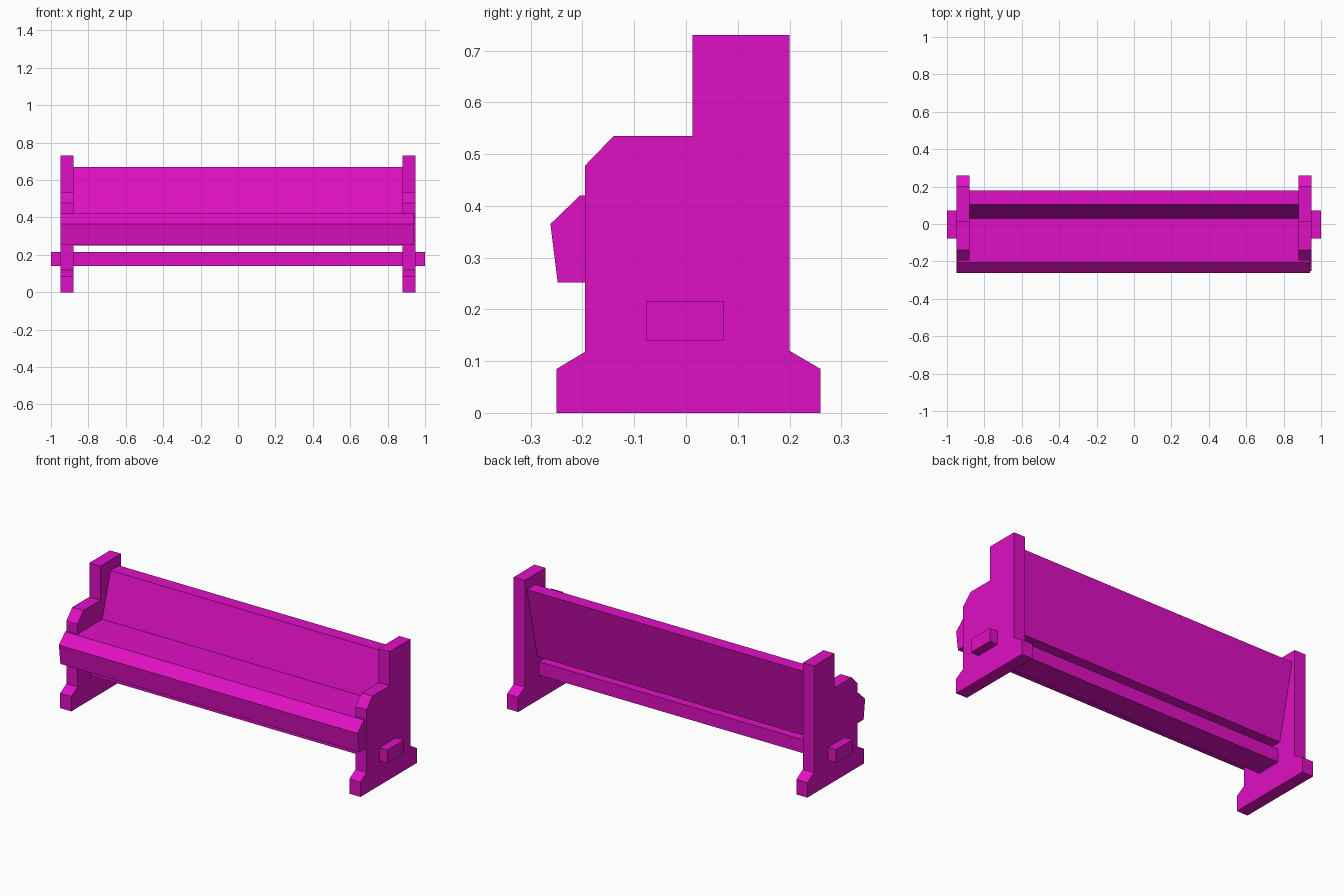
import bpy
import bmesh

cube = bpy.data.objects.get("Cube")
if cube:
    bpy.data.objects.remove(cube, do_unlink=True)

# Single painted finish
COLOUR = (0.74, 0.005, 0.55, 1.0)
paint = bpy.data.materials.new("magenta_paint")
paint.use_nodes = True
paint.diffuse_color = COLOUR
shader = paint.node_tree.nodes["Principled BSDF"]
shader.inputs["Base Color"].default_value = COLOUR
shader.inputs["Roughness"].default_value = 0.8


def extrude_profile(name, profile, x_min, x_max):
    """Sweep a (y, z) outline along x into a flat-faced solid."""
    bm = bmesh.new()
    outline = bm.faces.new([bm.verts.new((x_min, y, z)) for y, z in profile])
    swept = bmesh.ops.extrude_face_region(bm, geom=[outline])["geom"]
    verts = [g for g in swept if isinstance(g, bmesh.types.BMVert)]
    bmesh.ops.translate(bm, verts=verts, vec=(x_max - x_min, 0, 0))
    bmesh.ops.recalc_face_normals(bm, faces=bm.faces)
    mesh = bpy.data.meshes.new(name)
    bm.to_mesh(mesh)
    bm.free()
    mesh.materials.append(paint)
    obj = bpy.data.objects.new(name, mesh)
    bpy.context.collection.objects.link(obj)
    return obj


# End panels with splayed feet, arm step and tall back post
panel = [(-0.25, 0), (0.26, 0), (0.26, 0.085), (0.2, 0.12), (0.2, 0.73),
         (0.013, 0.73), (0.013, 0.535), (-0.14, 0.535), (-0.195, 0.478),
         (-0.195, 0.118), (-0.25, 0.085)]
for side, x in (("right", -0.95), ("left", 0.88)):
    extrude_profile(side + "_end_panel", panel, x, x + 0.07)

# Seat slab and leaning backrest
seat_and_back = [(-0.195, 0.25), (0.085, 0.25), (0.18, 0.67),
                 (0.105, 0.67), (0.03, 0.42), (-0.195, 0.42)]
extrude_profile("seat_and_backrest", seat_and_back, -0.88, 0.88)

# Bevelled rail across the seat front, lapping over the panels
rail = [(-0.248, 0.252), (-0.195, 0.252), (-0.195, 0.42),
        (-0.205, 0.42), (-0.262, 0.365)]
extrude_profile("front_rail", rail, -0.95, 0.94)

# Lower stretcher passing through both panels
stretcher = [(-0.077, 0.14), (0.072, 0.14), (0.072, 0.216), (-0.077, 0.216)]
extrude_profile("stretcher", stretcher, -1.0, 1.0)
